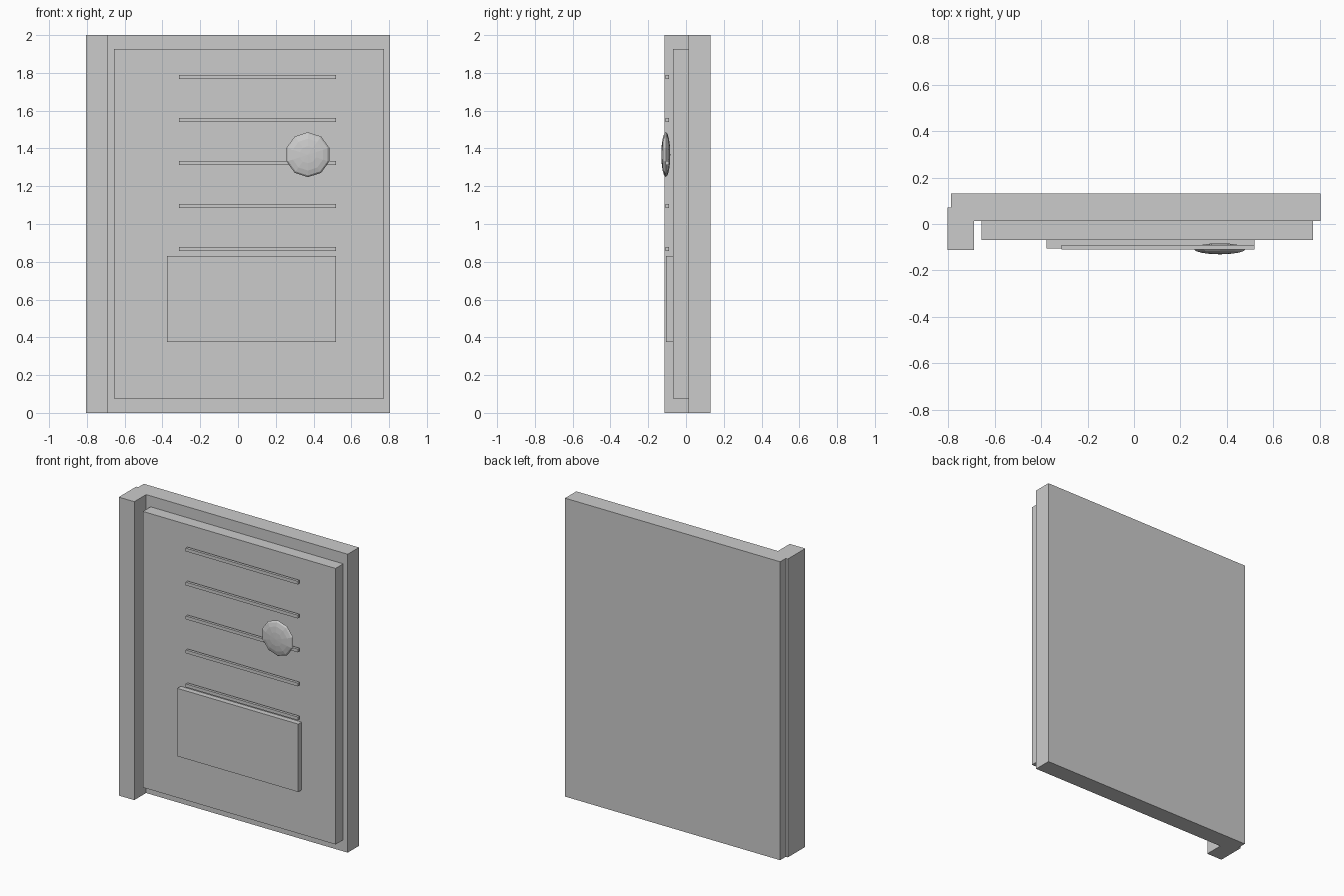
import bpy
import math
from mathutils import Matrix

old = bpy.data.objects.get("Cube")
if old:
    bpy.data.objects.remove(old, do_unlink=True)

grey = bpy.data.materials.new("plain_grey")
grey.use_nodes = True
colour = (0.6, 0.6, 0.6, 1)
grey.diffuse_color = colour
grey.node_tree.nodes["Principled BSDF"].inputs["Base Color"].default_value = colour


def box(name, x, y, z):
    """Box spanning the given (low, high) ranges."""
    centre = [(lo + hi) / 2 for lo, hi in (x, y, z)]
    size = [hi - lo for lo, hi in (x, y, z)]
    bpy.ops.mesh.primitive_cube_add(size=1)
    obj = bpy.context.object
    obj.name = name
    obj.data.transform(Matrix.Diagonal((*size, 1)))
    obj.location = centre
    obj.data.materials.append(grey)
    return obj


# Backing slab, with the spine along its right edge
box("back_cover", (-0.79, 0.805), (0.012, 0.131), (0, 2))
box("spine", (-0.805, -0.69), (-0.113, 0.071), (0, 2))

# Raised sheet block on the front
box("page_block", (-0.657, 0.772), (-0.069, 0.012), (0.077, 1.927))

# Panel below the ruled lines
box("lower_panel", (-0.377, 0.52), (-0.105, -0.069), (0.375, 0.83))

# Five thin ruled bars
for i in range(5):
    z = 0.868 + i * 0.2275
    box(f"ruled_bar_{i + 1}", (-0.312, 0.52), (-0.109, -0.091), (z - 0.011, z + 0.011))

# Flattened faceted button
bpy.ops.mesh.primitive_uv_sphere_add(segments=10, ring_count=8, radius=0.119)
button = bpy.context.object
button.name = "button"
button.data.transform(Matrix.Diagonal((1, 1, 0.2, 1)))
button.data.transform(Matrix.Rotation(math.radians(90), 4, "X"))
button.location = (0.37, -0.107, 1.367)
button.data.materials.append(grey)
